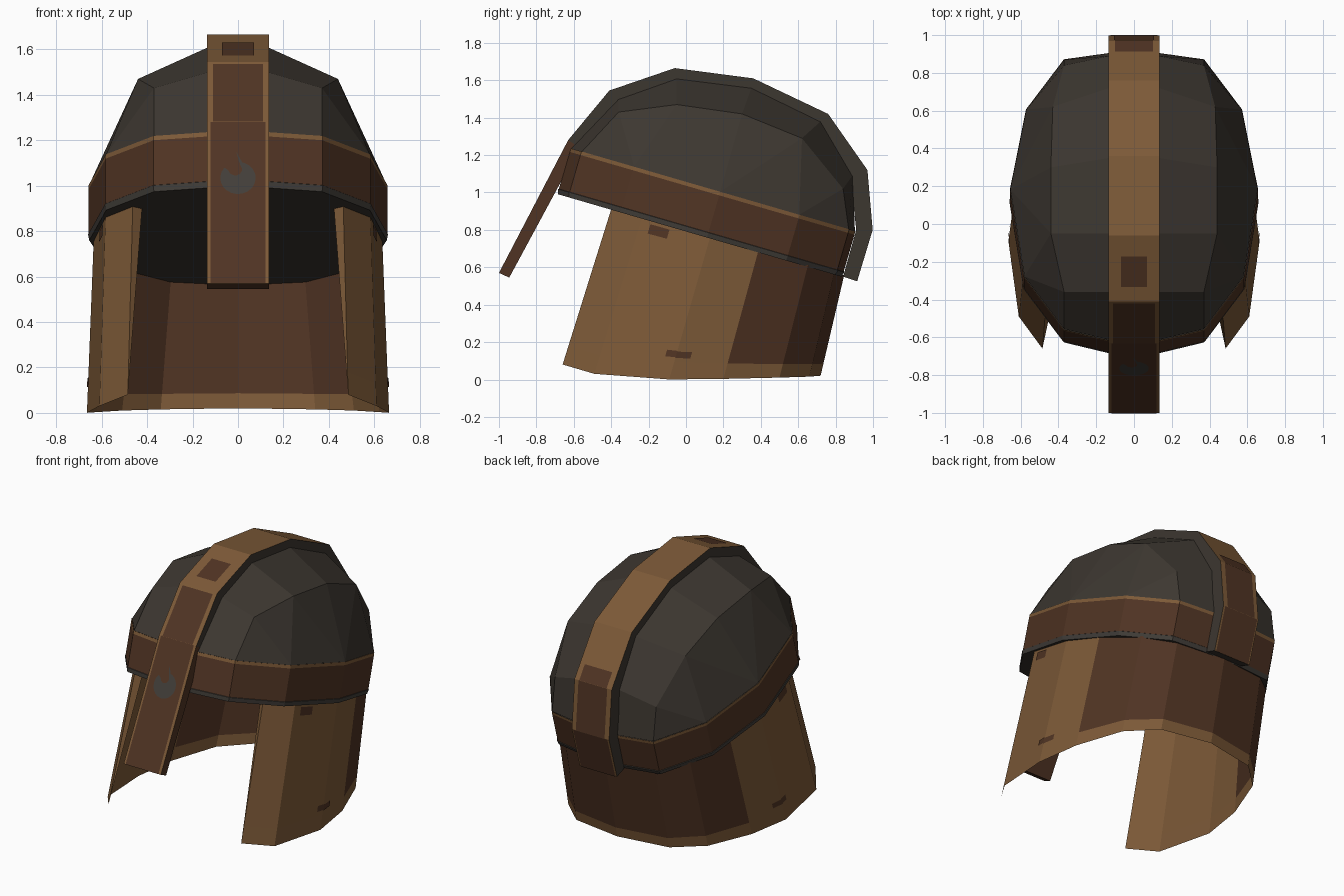
import bpy, bmesh, math

if "Cube" in bpy.data.objects:
    bpy.data.objects.remove(bpy.data.objects["Cube"])

C, S = 0.960, 0.279            # tilt of the helmet (front raised)
OY, OZ = 0.075, 0.775          # centre of the band's lower rim


def mat(name, col):
    m = bpy.data.materials.new(name)
    m.diffuse_color = (*col, 1)
    m.use_nodes = True
    m.node_tree.nodes["Principled BSDF"].inputs["Base Color"].default_value = m.diffuse_color
    return m


MATS = [mat("dark_iron", (0.046, 0.038, 0.030)),
        mat("dark_leather", (0.080, 0.034, 0.017)),
        mat("light_leather", (0.205, 0.102, 0.039)),
        mat("worn_steel", (0.054, 0.048, 0.041))]
IRON, DARK, LIGHT, STEEL = 0, 1, 2, 3


def tilt(x, u, w):
    """Tilted helmet coordinates to world."""
    return (x, OY + u * C + w * S, OZ - u * S + w * C)


def build(name, verts, faces, mats, fix=False):
    me = bpy.data.meshes.new(name)
    me.from_pydata(verts, [], faces)
    for m in MATS:
        me.materials.append(m)
    for p, i in zip(me.polygons, mats):
        p.material_index = i
    if fix:
        bm = bmesh.new()
        bm.from_mesh(me)
        bmesh.ops.remove_doubles(bm, verts=bm.verts, dist=0.0005)
        bmesh.ops.recalc_face_normals(bm, faces=bm.faces)
        bm.to_mesh(me)
        bm.free()
    ob = bpy.data.objects.new(name, me)
    bpy.context.collection.objects.link(ob)
    return ob


def loft(rows, closed):
    """Quads between rows of points, each with (row, column)."""
    n = len(rows[0])
    verts = [p for r in rows for p in r]
    faces, tags = [], []
    for r in range(len(rows) - 1):
        for i in range(n if closed else n - 1):
            j = (i + 1) % n
            faces.append((r * n + i, r * n + j, (r + 1) * n + j, (r + 1) * n + i))
            tags.append((r, i))
    return verts, faces, tags


def mirrored(half):
    return half + [(-p[0], *p[1:]) for p in reversed(half) if p[0] > 0]


def flip(p):
    return (-p[0], p[1], p[2])


# Outline of the rim, seen along the tilted axis
HALF = [(.13, -.79), (.37, -.73), (.58, -.44), (.655, .04), (.57, .48), (.37, .755), (.13, .79)]
RING = mirrored(HALF)
TOP = 0.25

# Brow band: steel rim, dark leather, worn light edge, flat iron underside
rows = [[tilt(x * k, u * k, w) for x, u in RING]
        for k, w in ((1, -.005), (1.008, .022), (1.004, .024), (1.004, .23), (1.003, TOP))]
v, f, t = loft(rows, True)
cols = [(STEEL, STEEL, DARK, LIGHT)[r] for r, i in t]
build("brow_band", v, f + [tuple(reversed(range(len(RING))))], cols + [IRON])

# Dome: crown strip, shoulder strips and faceted sides
crown = [tilt(.13, -.79, TOP)] + [(.13, y, z) for y, z in
         [(-.36, 1.50), (-.05, 1.61), (.35, 1.56), (.72, 1.38), (.89, 1.09)]] + [tilt(.13, .79, TOP)]
shoulder = [tilt(.37, -.73, TOP), (.37, -.36, 1.43), (.44, -.05, 1.47), (.44, .30, 1.42),
            (.43, .62, 1.29), (.37, .84, 1.02), tilt(.37, .755, TOP)]
rim = [tilt(x, u, TOP) for x, u in HALF[2:5]]
verts, faces = [], []


def add(*pts):
    faces.append(tuple(range(len(verts), len(verts) + len(pts))))
    verts.extend(pts)


for i in range(6):
    add(crown[i], crown[i + 1], flip(crown[i + 1]), flip(crown[i]))
    quad = (crown[i], crown[i + 1], shoulder[i + 1], shoulder[i])
    add(*quad)
    add(*map(flip, quad))
b, c = shoulder, rim
for tri in [(b[0], b[1], c[0]), (b[1], b[2], c[0]), (b[2], c[1], c[0]), (b[2], b[3], c[1]),
            (b[3], b[4], c[1]), (b[4], c[2], c[1]), (b[4], b[5], c[2]), (b[5], b[6], c[2])]:
    add(*tri)
    add(*map(flip, tri))
build("dome", verts, faces, [IRON] * len(faces), True)

# Cheek and neck guard: open curtain, thick at the top and thin at the bottom
low = mirrored([(.485, -.66, .08), (.61, -.49, .03), (.665, -.09, 0), (.622, .20, .003),
                (.51, .50, .01), (.34, .66, .015), (0, .72, .02)])


def guard_point(p, k, sx, su):
    """Point a share k of the way from the lower edge to the rim."""
    x, y, z = p
    u = (y - OY) * C - (z - OZ) * S
    w = (y - OY) * S + (z - OZ) * C
    return tilt(x * (1 + (sx - 1) * k), u * (1 + (su - 1) * k), w + (.005 - w) * k)


OUT, INN = (.955, .965), (.87, .90)
rows = [[guard_point(p, k, *s) for p in low]
        for s, k in ((INN, 1), (INN, .12), (OUT, 0), (OUT, .12), (OUT, 1))]
v, f, t = loft(rows, False)
n = len(low)
cols = [DARK if r in (0, 3) and 3 <= i <= n - 5 else LIGHT for r, i in t]
f += [tuple(r * n for r in range(4, -1, -1)), tuple(r * n + n - 1 for r in range(5))]
build("neck_guard", v, f, cols + [LIGHT, LIGHT])


# Dark worn chips on the guard, both sides
def chip(name, i, s0, s1, k0, k1):
    pts = []
    for s, k in ((s0, k0), (s1, k0), (s1, k1), (s0, k1)):
        p, q = guard_point(low[i], k, *OUT), guard_point(low[i + 1], k, *OUT)
        x, y, z = (a + (e - a) * s for a, e in zip(p, q))
        pts.append((x + .004, y, z))
    v = pts + [flip(p) for p in pts]
    build(name, v, [(0, 1, 2, 3), (7, 6, 5, 4)], [DARK, DARK])


chip("guard_chip_low_front", 2, 0, .28, .15, .195)
chip("guard_chip_low", 1, .86, 1, .155, .20)
chip("guard_chip_high", 1, .14, .42, .91, .97)

# Crest strap, continuing down in front as the nose guard
W = 0.136
outer = [(-1.0, .57), (-.63, 1.28), (-.41, 1.545), (-.06, 1.665), (.36, 1.61),
         (.76, 1.42), (.97, 1.12), (.998, .80), (.915, .525)]
inner = [(-.945, .545), (-.57, 1.24), (-.36, 1.48), (-.05, 1.59), (.35, 1.54),
         (.71, 1.36), (.88, 1.08), (.91, .80), (.84, .55)]
rows = [[(s * W, *p) for s, p in zip((1, 1, -1, -1), (o, n, n, o))] for o, n in zip(outer, inner)]
v, f, t = loft(rows, True)
cols = [LIGHT if i == 3 else DARK if r == 0 else IRON for r, i in t]
f += [(0, 1, 2, 3), (len(v) - 1, len(v) - 2, len(v) - 3, len(v) - 4)]
build("crest_and_nose_guard", v, f, cols + [DARK, IRON], True)


# Flat plates lying on the strap: a, b are along-strap positions in one segment
def on_strap(seg, x, k, lift):
    (y0, z0), (y1, z1) = outer[seg], outer[seg + 1]
    n = math.hypot(y1 - y0, z1 - z0)
    return (x, y0 + (y1 - y0) * k - (z1 - z0) / n * lift, z0 + (z1 - z0) * k + (y1 - y0) / n * lift)


def plate(name, seg, a, b, w):
    pts = [on_strap(seg, s * w, k, .003) for s, k in ((-1, a), (1, a), (1, b), (-1, b))]
    build(name, pts, [(0, 1, 2, 3)], [DARK])


plate("nose_guard_panel", 0, 0, 1, .120)
plate("brow_panel", 1, 0, .96, .110)
plate("worn_patch_top", 2, .22, .68, .07)
plate("back_panel_top", 5, .72, 1, .10)
plate("back_panel_upper", 6, 0, 1, .105)
plate("back_panel_lower", 7, 0, 1, .125)

# Crescent ornament on the nose guard
seg_len = math.hypot(.37, .71)
arc = [(.078 * math.cos(a), .08 * math.sin(a)) for a in
       [math.radians(140 + 18 * i) for i in range(18)]]
arc += [(-.008, .13)]
arc += [(-.012 + .03 * math.cos(a), .042 + .03 * math.sin(a)) for a in
        [math.radians(400 - 30 * i) for i in range(8)]]
pts = [on_strap(0, x, .65 + h / seg_len, .006) for x, h in arc]
build("crescent_ornament", pts, [tuple(range(len(pts)))], [STEEL])
